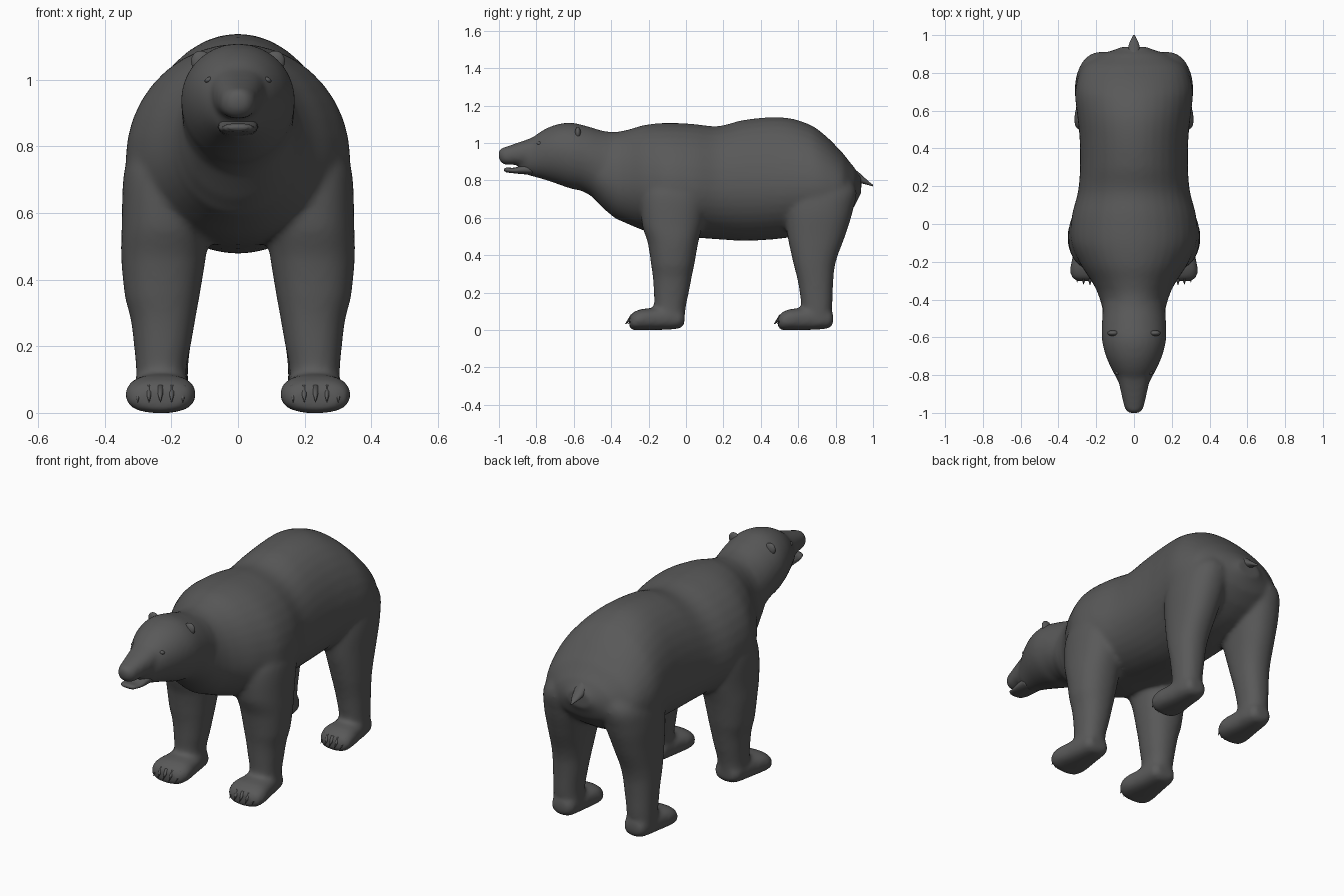
import bpy, bmesh, math
from mathutils import Vector, Matrix


def refine(rows, steps=4):
    """Catmull-Rom interpolation between the given sections."""
    out = []
    for i in range(len(rows) - 1):
        a, b, c, d = (rows[max(i - 1, 0)], rows[i], rows[i + 1],
                      rows[min(i + 2, len(rows) - 1)])
        for k in range(steps):
            t = k / steps
            out.append([q + 0.5 * t * (r - p + t * (2 * p - 5 * q + 4 * r - s
                        + t * (3 * (q - r) + s - p)))
                        if j else q + (r - q) * t
                        for j, (p, q, r, s) in enumerate(zip(a, b, c, d))])
    return out + [rows[-1]]


def loft(bm, axis, sections, side=1, mid=0.5, power=1.0, n=36):
    """Rings along y or z. Section = (position, x0, x1, low, high)."""
    rings = []
    for t, x0, x1, lo, hi in refine(sections):
        m = lo + (hi - lo) * mid
        ring = []
        for i in range(n):
            a = 2 * math.pi * i / n
            c, s = math.cos(a), math.sin(a)
            c = math.copysign(abs(c) ** power, c)
            s = math.copysign(abs(s) ** power, s)
            x = side * ((x0 + x1) / 2 + c * (x1 - x0) / 2)
            v = m + s * ((hi - m) if s > 0 else (m - lo))
            ring.append(bm.verts.new((x, t, v) if axis == 'Y' else (x, v, t)))
        rings.append(ring)
    faces = [bm.faces.new(rings[0]), bm.faces.new(rings[-1])]
    for r, q in zip(rings, rings[1:]):
        for i in range(n):
            j = (i + 1) % n
            faces.append(bm.faces.new((r[i], r[j], q[j], q[i])))
    bmesh.ops.recalc_face_normals(bm, faces=faces)


fur = bpy.data.materials.new("dark_grey")
fur.diffuse_color = (0.1, 0.1, 0.1, 1)


def finish(name, bm):
    me = bpy.data.meshes.new(name)
    bm.to_mesh(me)
    bm.free()
    for p in me.polygons:
        p.use_smooth = True
    me.materials.append(fur)
    ob = bpy.data.objects.new(name, me)
    bpy.context.collection.objects.link(ob)
    return ob


def centred(rows):
    return [(y, -w, w, lo, hi) for y, w, lo, hi in rows]


# torso: y, half width, bottom, top
torso = centred([
    (-0.54, 0.145, 0.74, 1.08), (-0.40, 0.18, 0.615, 1.06),
    (-0.33, 0.21, 0.575, 1.067), (-0.22, 0.28, 0.53, 1.097),
    (-0.10, 0.333, 0.505, 1.108), (0.04, 0.33, 0.495, 1.102),
    (0.17, 0.297, 0.485, 1.09), (0.30, 0.286, 0.478, 1.122),
    (0.45, 0.288, 0.483, 1.138), (0.57, 0.30, 0.498, 1.13),
    (0.68, 0.312, 0.52, 1.09), (0.76, 0.302, 0.55, 1.027),
    (0.84, 0.268, 0.60, 0.945), (0.90, 0.175, 0.66, 0.87),
    (0.937, 0.07, 0.73, 0.82)])

# head: y, half width, bottom, top
head = centred([
    (-0.89, 0.045, 0.85, 0.975), (-0.84, 0.08, 0.826, 1.015),
    (-0.77, 0.118, 0.808, 1.066), (-0.70, 0.149, 0.785, 1.097),
    (-0.62, 0.169, 0.757, 1.109), (-0.54, 0.17, 0.735, 1.093),
    (-0.42, 0.165, 0.66, 1.06)])

# muzzle with nose: y, half width, bottom, top
muzzle = centred([
    (-1.003, 0.022, 0.92, 0.957), (-0.99, 0.042, 0.895, 0.972),
    (-0.965, 0.053, 0.883, 0.98), (-0.92, 0.063, 0.884, 0.995),
    (-0.87, 0.074, 0.88, 1.012), (-0.80, 0.085, 0.88, 1.035)])

# legs: z, inner x, outer x, front y, back y
front_leg = [
    (0.03, 0.15, 0.305, -0.18, -0.01), (0.13, 0.155, 0.306, -0.17, 0.0),
    (0.20, 0.142, 0.312, -0.172, 0.015), (0.28, 0.128, 0.322, -0.177, 0.03),
    (0.35, 0.115, 0.34, -0.187, 0.045), (0.47, 0.096, 0.351, -0.205, 0.066),
    (0.56, 0.085, 0.349, -0.235, 0.09), (0.72, 0.08, 0.343, -0.24, 0.12),
    (0.82, 0.08, 0.31, -0.19, 0.1), (0.92, 0.08, 0.24, -0.13, 0.06)]
hind_leg = [
    (0.03, 0.145, 0.295, 0.63, 0.77), (0.13, 0.15, 0.297, 0.617, 0.782),
    (0.25, 0.135, 0.301, 0.60, 0.787), (0.36, 0.118, 0.306, 0.573, 0.80),
    (0.50, 0.09, 0.309, 0.543, 0.85), (0.65, 0.055, 0.312, 0.53, 0.895),
    (0.76, 0.04, 0.29, 0.55, 0.908), (0.90, 0.04, 0.2, 0.6, 0.82)]

# paw: y, inner x, outer x, bottom, top
front_paw = [
    (-0.303, 0.165, 0.30, 0.012, 0.07), (-0.285, 0.14, 0.33, 0.0, 0.094),
    (-0.24, 0.126, 0.338, 0.0, 0.112), (-0.17, 0.136, 0.325, 0.0, 0.118),
    (-0.08, 0.148, 0.31, 0.003, 0.125), (-0.03, 0.155, 0.30, 0.01, 0.11),
    (-0.008, 0.18, 0.28, 0.03, 0.09)]


def to_hind(x):
    return 0.225 + (x - 0.233) * 0.88


hind_paw = [(y + 0.795, to_hind(a), to_hind(b), lo, hi)
            for y, a, b, lo, hi in front_paw]

# fused skin: torso, head, muzzle, legs, paws
bm = bmesh.new()
loft(bm, 'Y', torso, mid=0.43)
loft(bm, 'Y', head, mid=0.53)
loft(bm, 'Y', muzzle, power=0.85)
for side in (-1, 1):
    for leg in (front_leg, hind_leg):
        loft(bm, 'Z', leg, side, power=0.9)
    for paw in (front_paw, hind_paw):
        loft(bm, 'Y', paw, side, power=0.8)
body = finish("bear_body", bm)
rm = body.modifiers.new("fuse", 'REMESH')
rm.mode = 'VOXEL'
rm.voxel_size = 0.012
rm.use_smooth_shade = True
sm = body.modifiers.new("soften", 'SMOOTH')
sm.factor = 0.5
sm.iterations = 10

# lower jaw
bm = bmesh.new()
loft(bm, 'Y', centred([
    (-0.972, 0.028, 0.85, 0.864), (-0.96, 0.043, 0.843, 0.869),
    (-0.92, 0.053, 0.838, 0.868), (-0.88, 0.058, 0.834, 0.88),
    (-0.82, 0.06, 0.83, 0.89)]), power=0.85)
finish("lower_jaw", bm)

# ears and eyes
for name, loc, size in (("ears", (0.108, -0.578, 1.052), (0.032, 0.016, 0.036)),
                        ("eyes", (0.088, -0.785, 1.0), (0.013, 0.014, 0.008))):
    bm = bmesh.new()
    for side in (-1, 1):
        mat = (Matrix.Translation((side * loc[0], loc[1], loc[2]))
               @ Matrix.Rotation(side * 0.5, 4, 'Y') @ Matrix.Diagonal((*size, 1)))
        bmesh.ops.create_uvsphere(bm, u_segments=16, v_segments=10, radius=1, matrix=mat)
    finish(name, bm)

# tail
bm = bmesh.new()
loft(bm, 'Y', centred([
    (0.87, 0.036, 0.79, 0.885), (0.93, 0.032, 0.785, 0.838),
    (0.965, 0.022, 0.778, 0.806), (1.0, 0.005, 0.768, 0.778)]), n=12)
finish("tail", bm)

# claws: five small cones on each paw
bm = bmesh.new()
for side in (-1, 1):
    for hind in (False, True):
        for k in range(-2, 3):
            x = 0.233 + k * 0.034
            base = Vector((side * (to_hind(x) if hind else x),
                           -0.285 + 0.004 * k * k + 0.795 * hind, 0.076))
            d = Vector((0, -0.04, -0.044))
            mat = (Matrix.Translation(base + d / 2)
                   @ d.to_track_quat('Z', 'Y').to_matrix().to_4x4())
            bmesh.ops.create_cone(bm, cap_ends=True, segments=8, radius1=0.013,
                                  radius2=0.001, depth=d.length, matrix=mat)
finish("claws", bm)
